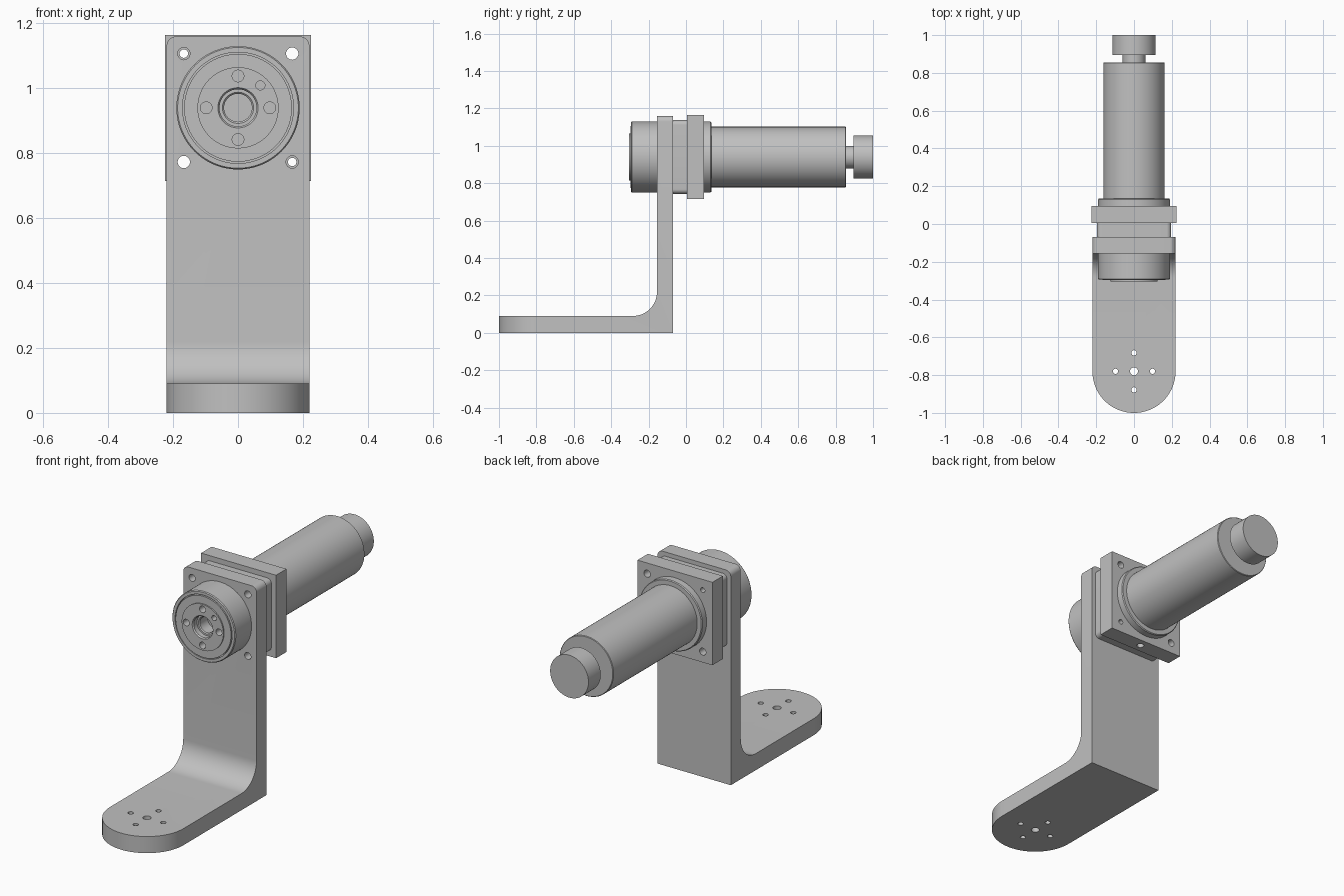
import bpy, bmesh, math
from mathutils import Matrix, Vector

default = bpy.data.objects.get("Cube")
if default:
    bpy.data.objects.remove(default, do_unlink=True)

AXIS = 0.94      # height of the drive axis
BOLT = 0.167     # half spacing of the corner bolts

steel = bpy.data.materials.new("brushed grey metal")
steel.use_nodes = True
grey = (0.53, 0.53, 0.53, 1)
steel.diffuse_color = grey
steel.node_tree.nodes["Principled BSDF"].inputs["Base Color"].default_value = grey


def make(name, bm):
    bmesh.ops.recalc_face_normals(bm, faces=bm.faces)
    mesh = bpy.data.meshes.new(name)
    bm.to_mesh(mesh)
    bm.free()
    mesh.materials.append(steel)
    ob = bpy.data.objects.new(name, mesh)
    bpy.context.collection.objects.link(ob)
    return ob


def select(ob):
    bpy.ops.object.select_all(action='DESELECT')
    ob.select_set(True)
    bpy.context.view_layer.objects.active = ob


def lathe(name, profile, steps=96):
    """Revolve (radius, y) points about the drive axis."""
    bm = bmesh.new()
    vs = [bm.verts.new((r, y, AXIS)) for r, y in profile]
    edges = [bm.edges.new(pair) for pair in zip(vs, vs[1:])]
    bmesh.ops.spin(bm, geom=vs + edges, cent=(0, 0, AXIS), axis=(0, 1, 0),
                   angle=math.tau, steps=steps)
    bmesh.ops.remove_doubles(bm, verts=bm.verts, dist=1e-5)
    return make(name, bm)


def plate(name, half, y0, y1, radius=0):
    """Square plate around the drive axis, with optional rounded corners."""
    bm = bmesh.new()
    size = Matrix.Diagonal((2 * half, y1 - y0, 2 * half, 1))
    bmesh.ops.create_cube(bm, matrix=Matrix.Translation((0, (y0 + y1) / 2, AXIS)) @ size)
    if radius:
        round_edges(bm, 1, lambda c: True, radius, 8)
    return make(name, bm)


def round_edges(bm, axis, rule, radius, segments):
    """Bevel the edges parallel to an axis whose midpoint meets the rule."""
    chosen = []
    for e in bm.edges:
        a, b = (v.co for v in e.verts)
        if abs((b - a).normalized()[axis]) > 0.99 and rule((a + b) / 2):
            chosen.append(e)
    bmesh.ops.bevel(bm, geom=chosen, offset=radius, segments=segments,
                    profile=0.5, affect='EDGES')


def drill(ob, holes):
    """Cut round holes; each is (centre, radius, depth, axis)."""
    bm = bmesh.new()
    for centre, radius, depth, axis in holes:
        turn = Vector((0, 0, 1)).rotation_difference(Vector(axis)).to_matrix().to_4x4()
        bmesh.ops.create_cone(bm, cap_ends=True, segments=32, radius1=radius,
                              radius2=radius, depth=depth,
                              matrix=Matrix.Translation(centre) @ turn)
    cutter = make("hole_cutter", bm)
    cutter.hide_render = True
    mod = ob.modifiers.new("holes", 'BOOLEAN')
    mod.operation = 'DIFFERENCE'
    mod.solver = 'EXACT'
    mod.object = cutter
    select(ob)
    bpy.ops.object.modifier_apply(modifier=mod.name)
    bpy.data.objects.remove(cutter, do_unlink=True)


Y, Z = (0, 1, 0), (0, 0, 1)


def corner_holes(y, depth, narrow):
    """Four bolt holes; one diagonal pair may be narrower."""
    return [((sx * BOLT, y, AXIS + sz * BOLT), 0.019 if sx == sz else narrow, depth, Y)
            for sx in (-1, 1) for sz in (-1, 1)]


# L-shaped bracket with filleted inner corner and round foot
fillet = 0.13
outline = [(-0.07, 0), (-0.07, 1.16), (-0.155, 1.16)]
for i in range(17):
    a = math.pi / 2 * i / 16
    outline.append((-0.155 - fillet + fillet * math.cos(a),
                    0.09 + fillet - fillet * math.sin(a)))
outline += [(-1, 0.09), (-1, 0)]
bm = bmesh.new()
face = bm.faces.new([bm.verts.new((-0.22, y, z)) for y, z in outline])
ext = bmesh.ops.extrude_face_region(bm, geom=[face])
bmesh.ops.translate(bm, vec=(0.44, 0, 0),
                    verts=[v for v in ext["geom"] if isinstance(v, bmesh.types.BMVert)])
round_edges(bm, 2, lambda c: c.y < -0.99, 0.2195, 32)
round_edges(bm, 1, lambda c: c.z > 1.15, 0.03, 8)
bracket = make("bracket", bm)
foot = -0.78
drill(bracket, corner_holes(-0.11, 0.3, 0.019)
      + [((0, foot, 0.05), 0.021, 0.3, Z)]
      + [((x, foot + y, 0.05), 0.014, 0.3, Z)
         for x, y in ((-0.098, 0), (0.098, 0), (0, -0.098), (0, 0.098))])

# Gearbox output: housing with a ring groove, raised hub and stepped bore
output = lathe("gearbox_output", [
    (0, -0.15), (0.19, -0.15), (0.19, -0.29), (0.186, -0.295), (0.171, -0.295),
    (0.171, -0.28), (0.166, -0.28), (0.166, -0.297), (0.125, -0.297),
    (0.125, -0.304), (0.062, -0.304), (0.057, -0.297), (0.057, -0.27),
    (0.048, -0.27), (0.043, -0.265), (0.043, -0.2), (0, -0.2)])
pins = [((0.098 * math.cos(a), -0.3, AXIS + 0.098 * math.sin(a)), 0.018, 0.1, Y)
        for a in (0, math.pi / 2, math.pi, -math.pi / 2)]
drill(output, pins + [((0.069, -0.3, AXIS + 0.069), 0.014, 0.06, Y)])

# Gearbox body and square motor flange behind the bracket
body = plate("gearbox_body", 0.197, -0.07, 0.005, 0.025)
drill(body, corner_holes(-0.03, 0.3, 0.013))
flange = plate("motor_flange", 0.225, 0.005, 0.095)
drill(flange, corner_holes(0.05, 0.3, 0.013)
      + [((0, 0.05, AXIS - 0.225), 0.018, 0.12, Z)])

# Motor with locating collar, neck and rear encoder cap
motor = lathe("motor", [
    (0, 0.095), (0.19, 0.095), (0.19, 0.13), (0.186, 0.135), (0.162, 0.135),
    (0.162, 0.852), (0.159, 0.855), (0, 0.855)])
neck = lathe("encoder_neck", [(0, 0.85), (0.06, 0.85), (0.06, 0.9), (0, 0.9)])
cap = lathe("encoder_cap", [(0, 0.895), (0.115, 0.895), (0.115, 1.0), (0, 1.0)])

for ob in (bracket, output, body, flange, motor, neck, cap):
    select(ob)
    bpy.ops.object.shade_smooth_by_angle(angle=math.radians(30))
